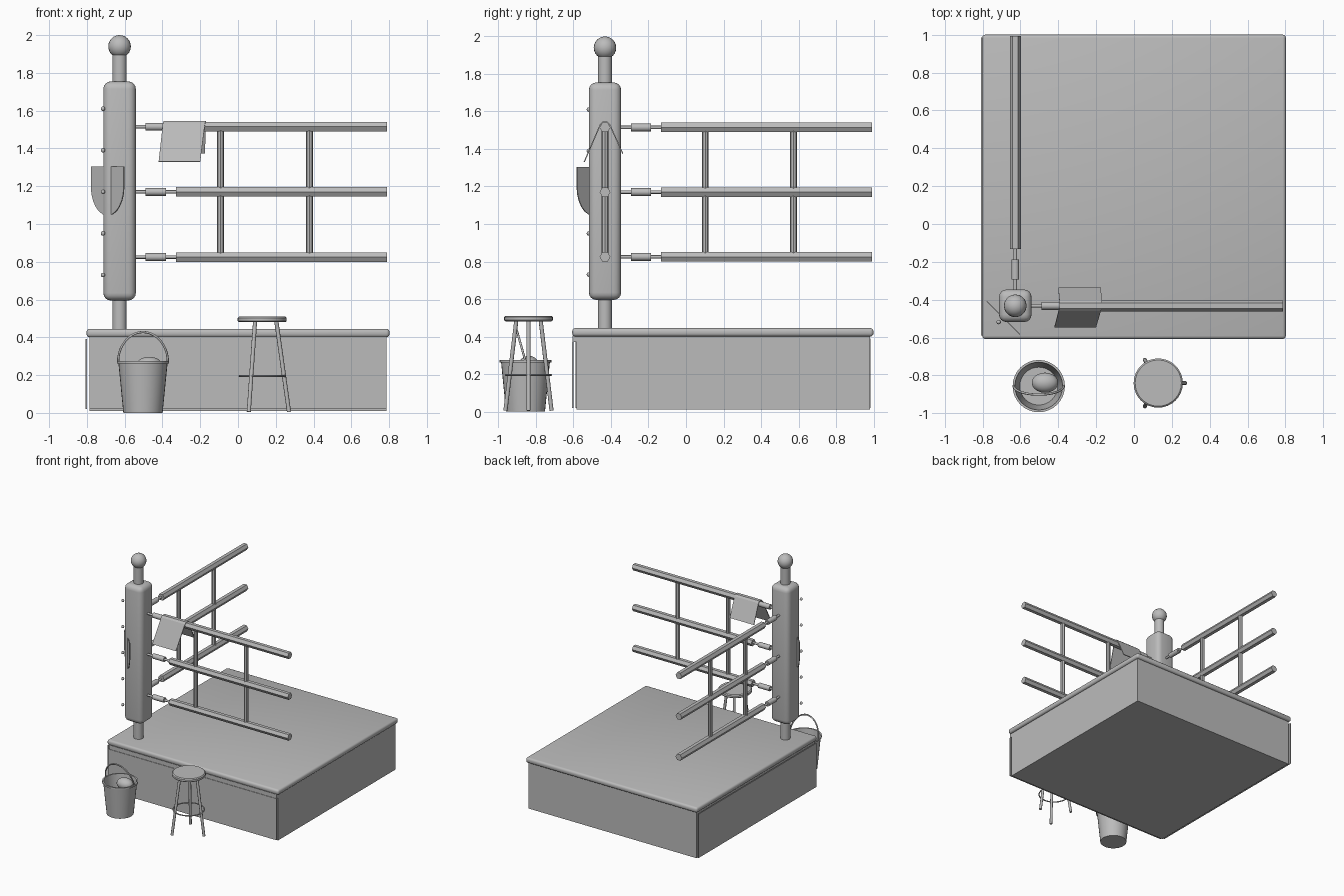
import bpy, bmesh, math
from mathutils import Vector

if "Cube" in bpy.data.objects:
    bpy.data.objects.remove(bpy.data.objects["Cube"])

grey = bpy.data.materials.new("plain_grey")
grey.diffuse_color = (0.5, 0.5, 0.5, 1)
grey.use_nodes = True
grey.node_tree.nodes["Principled BSDF"].inputs["Base Color"].default_value = grey.diffuse_color


def finish(name, bm, smooth=False):
    bmesh.ops.recalc_face_normals(bm, faces=bm.faces)
    me = bpy.data.meshes.new(name)
    bm.to_mesh(me)
    bm.free()
    ob = bpy.data.objects.new(name, me)
    bpy.context.collection.objects.link(ob)
    me.materials.append(grey)
    if smooth:
        bpy.context.view_layer.objects.active = ob
        ob.select_set(True)
        bpy.ops.object.shade_smooth_by_angle(angle=math.radians(40))
        ob.select_set(False)
    return ob


def box(name, lo, hi, bevel=0, segs=3):
    bm = bmesh.new()
    bmesh.ops.create_cube(bm, size=1)
    for v in bm.verts:
        v.co = [a + (b - a) * (c + 0.5) for a, b, c in zip(lo, hi, v.co)]
    if bevel:
        bmesh.ops.bevel(bm, geom=bm.edges[:], offset=bevel, segments=segs,
                        profile=0.5, affect='EDGES')
    return finish(name, bm, bevel > 0)


def rod(name, a, b, r, sides=12, smooth=True, turn=0):
    """Cylinder between two points."""
    a, b = Vector(a), Vector(b)
    d = b - a
    bm = bmesh.new()
    bmesh.ops.create_cone(bm, cap_ends=True, segments=sides, radius1=r, radius2=r, depth=d.length)
    q = d.to_track_quat('Z', 'Y').to_matrix()
    for v in bm.verts:
        x, y, z = v.co
        c, s = math.cos(turn), math.sin(turn)
        v.co = (a + b) / 2 + q @ Vector((x * c - y * s, x * s + y * c, z))
    return finish(name, bm, smooth)


def lathe(name, profile, x, y, sides=32):
    bm = bmesh.new()
    vs = [bm.verts.new((x + r, y, z)) for r, z in profile]
    es = [bm.edges.new(p) for p in zip(vs, vs[1:])]
    bmesh.ops.spin(bm, geom=vs + es, cent=(x, y, 0), axis=(0, 0, 1),
                   angle=math.tau, steps=sides)
    bmesh.ops.remove_doubles(bm, verts=bm.verts, dist=1e-5)
    return finish(name, bm, True)


def ball(name, c, size, u=20, v=12):
    bm = bmesh.new()
    bmesh.ops.create_uvsphere(bm, u_segments=u, v_segments=v, radius=1)
    for p in bm.verts:
        p.co = [k + s * q for k, s, q in zip(c, size, p.co)]
    return finish(name, bm, True)


def wire(name, pts, r, closed=False):
    cu = bpy.data.curves.new(name, 'CURVE')
    cu.dimensions = '3D'
    cu.bevel_depth, cu.bevel_resolution = r, 2
    cu.use_fill_caps = True
    sp = cu.splines.new('POLY')
    sp.points.add(len(pts) - 1)
    for p, co in zip(sp.points, pts):
        p.co = (*co, 1)
    sp.use_cyclic_u = closed
    cu.materials.append(grey)
    ob = bpy.data.objects.new(name, cu)
    bpy.context.collection.objects.link(ob)


# Platform, floor mat and skirts on the two outer sides
box("platform_base", (-0.785, -0.585, 0.01), (0.785, 0.98, 0.41))
box("platform_floor", (-0.802, -0.607, 0.4), (0.802, 1.0, 0.445), 0.017)
box("front_skirt", (-0.785, -0.608, 0.02), (0.785, -0.6, 0.37))
box("front_skirt_band", (-0.785, -0.604, 0.37), (0.785, -0.585, 0.405))
box("left_skirt", (-0.808, -0.59, 0.02), (-0.8, 0.985, 0.39))

# Corner post with its pad and ball
PX, PY = -0.627, -0.432
rod("post", (PX, PY, 0.44), (PX, PY, 1.91), 0.038, 20)
ball("post_ball", (PX, PY, 1.94), (0.06, 0.06, 0.06))
box("post_pad", (PX - 0.086, PY - 0.086, 0.595), (PX + 0.086, PY + 0.086, 1.755), 0.04, 4)

# Lacing studs on the outer corner of the pad
for z in (0.73, 0.95, 1.17, 1.39, 1.61):
    ball("pad_stud", (-0.715, -0.518, z), (0.012, 0.012, 0.012), 10, 6)

# Shield plate set diagonally across the outer corner
outline = [(-0.123, 1.305), (0.123, 1.305)]
outline += [(0.123 * math.cos(t * math.pi / 12), 1.2 - 0.155 * math.sin(t * math.pi / 12))
            for t in range(13)]
bm = bmesh.new()
across, out = Vector((1, -1, 0)).normalized(), Vector((-1, -1, 0)).normalized()
rings = [[bm.verts.new(Vector((-0.69, -0.495, z)) + across * u + out * d) for u, z in outline]
         for d in (-0.003, 0.003)]
bm.faces.new(rings[0])
bm.faces.new(rings[1])
for i in range(len(outline)):
    j = (i + 1) % len(outline)
    bm.faces.new((rings[0][i], rings[0][j], rings[1][j], rings[1][i]))
finish("corner_shield", bm)

# Ropes: two runs leaving the post, each three high with turnbuckles and spacers
runs = {"front": (lambda s, z: (PX + s, PY, z), 1.415),
        "left": (lambda s, z: (PX, PY + s, z), 1.425)}
for side, (at, end) in runs.items():
    for z in (0.825, 1.17, 1.515):
        rod(side + "_rope_link", at(0.05, z), at(0.32, z), 0.009, 10)
        rod(side + "_turnbuckle", at(0.138, z), at(0.245, z), 0.021, 12)
        # hexagonal tubes, flat side up
        tube = rod(side + "_rope", at(0.3, z), at(end, z), 0.029, 6, False)
        top = max(v.co.z for v in tube.data.vertices) - z
        if top > 0.027:
            bpy.data.objects.remove(tube)
            rod(side + "_rope", at(0.3, z), at(end, z), 0.029, 6, False, math.pi / 6)
    for s in (0.535, 1.005):
        rod(side + "_rope_spacer", at(s, 0.825), at(s, 1.515), 0.018, 8, False)

# Towel folded over the top front rope
rows = [(-0.42, -0.2, -0.543, 1.33), (-0.398, -0.175, -0.457, 1.53),
        (-0.394, -0.17, -0.445, 1.543), (-0.394, -0.17, -0.419, 1.543),
        (-0.394, -0.17, -0.407, 1.53), (-0.4, -0.175, -0.337, 1.375)]
bm = bmesh.new()
pairs = [(bm.verts.new((a, y, z)), bm.verts.new((b, y, z))) for a, b, y, z in rows]
for (a, b), (c, d) in zip(pairs, pairs[1:]):
    bm.faces.new((a, b, d, c))
towel = finish("towel", bm)
mod = towel.modifiers.new("thickness", 'SOLIDIFY')
mod.thickness, mod.offset = 0.006, 0

# Bucket with tilted handle and a sponge
BX, BY = -0.503, -0.856
lathe("bucket", [(0, 0), (0.104, 0), (0.13, 0.262), (0.138, 0.262), (0.138, 0.275),
                 (0.126, 0.275), (0.1, 0.012), (0, 0.012)], BX, BY)
arc = [i * math.pi / 20 for i in range(21)]
wire("bucket_handle", [(BX + 0.132 * math.cos(t), BY - 0.045 * math.sin(t),
                        0.268 + 0.16 * math.sin(t)) for t in arc], 0.006)
ball("sponge", (-0.47, -0.838, 0.25), (0.07, 0.053, 0.047))

# Three-legged stool with a foot ring
SX, SY = 0.128, -0.84
lathe("stool_seat", [(0, 0.48), (0.122, 0.48), (0.13, 0.487), (0.13, 0.503),
                     (0.122, 0.51), (0, 0.51)], SX, SY)
for k in range(3):
    c, s = math.cos(k * math.tau / 3), math.sin(k * math.tau / 3)
    rod("stool_leg", (SX + 0.142 * c, SY + 0.142 * s, 0.005),
        (SX + 0.075 * c, SY + 0.075 * s, 0.485), 0.011, 10)
ring = [i * math.tau / 32 for i in range(32)]
wire("stool_ring", [(SX + 0.12 * math.cos(t), SY + 0.12 * math.sin(t), 0.195) for t in ring],
     0.005, True)
